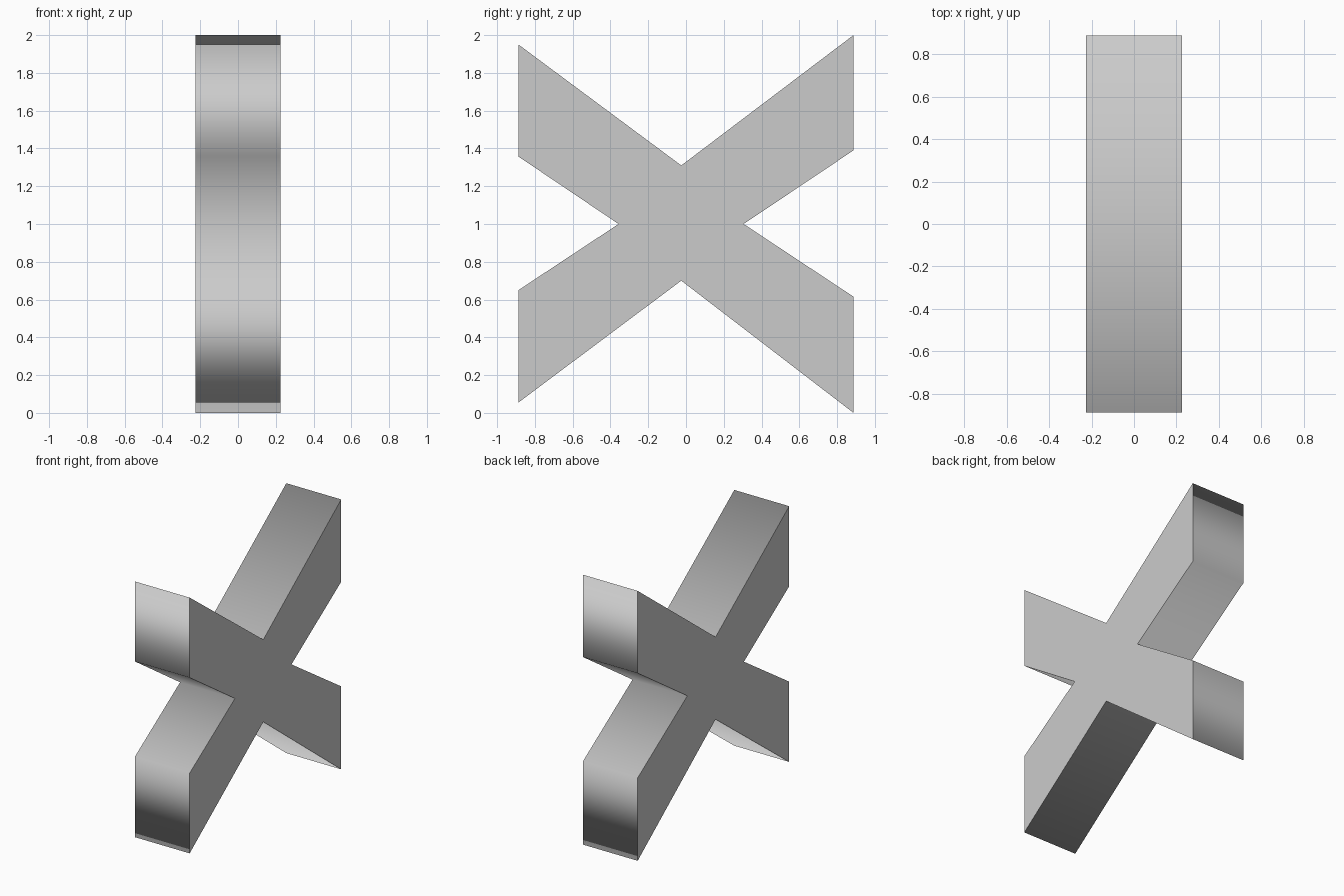
import bpy, bmesh

if "Cube" in bpy.data.objects:
    bpy.data.objects.remove(bpy.data.objects["Cube"])

HALF_WIDTH = 0.225

# Cross outline in the y-z plane, clockwise from the upper front tip
OUTLINE = [
    (-0.887, 1.95), (-0.025, 1.31), (0.887, 2.0), (0.887, 1.39),
    (0.305, 1.0), (0.887, 0.615), (0.887, 0.0), (-0.025, 0.70),
    (-0.887, 0.055), (-0.887, 0.65), (-0.357, 1.0), (-0.887, 1.357),
]


def extruded_profile(name, outline, half_width):
    bm = bmesh.new()
    verts = [bm.verts.new((-half_width, y, z)) for y, z in outline]
    cap = bm.faces.new(verts)
    # Extrude the outline across the width, keeping the first cap
    result = bmesh.ops.extrude_face_region(bm, geom=[cap], use_keep_orig=True)
    moved = [g for g in result["geom"] if isinstance(g, bmesh.types.BMVert)]
    bmesh.ops.translate(bm, verts=moved, vec=(2 * half_width, 0, 0))
    bmesh.ops.recalc_face_normals(bm, faces=bm.faces)
    # Rim is smooth shaded, flat caps have sharp borders
    for face in bm.faces:
        face.smooth = len(face.verts) == 4
        if not face.smooth:
            for edge in face.edges:
                edge.smooth = False
    mesh = bpy.data.meshes.new(name)
    bm.to_mesh(mesh)
    bm.free()
    obj = bpy.data.objects.new(name, mesh)
    bpy.context.collection.objects.link(obj)
    return obj


# Solid X-shaped cross
extruded_profile("cross_body", OUTLINE, HALF_WIDTH)
